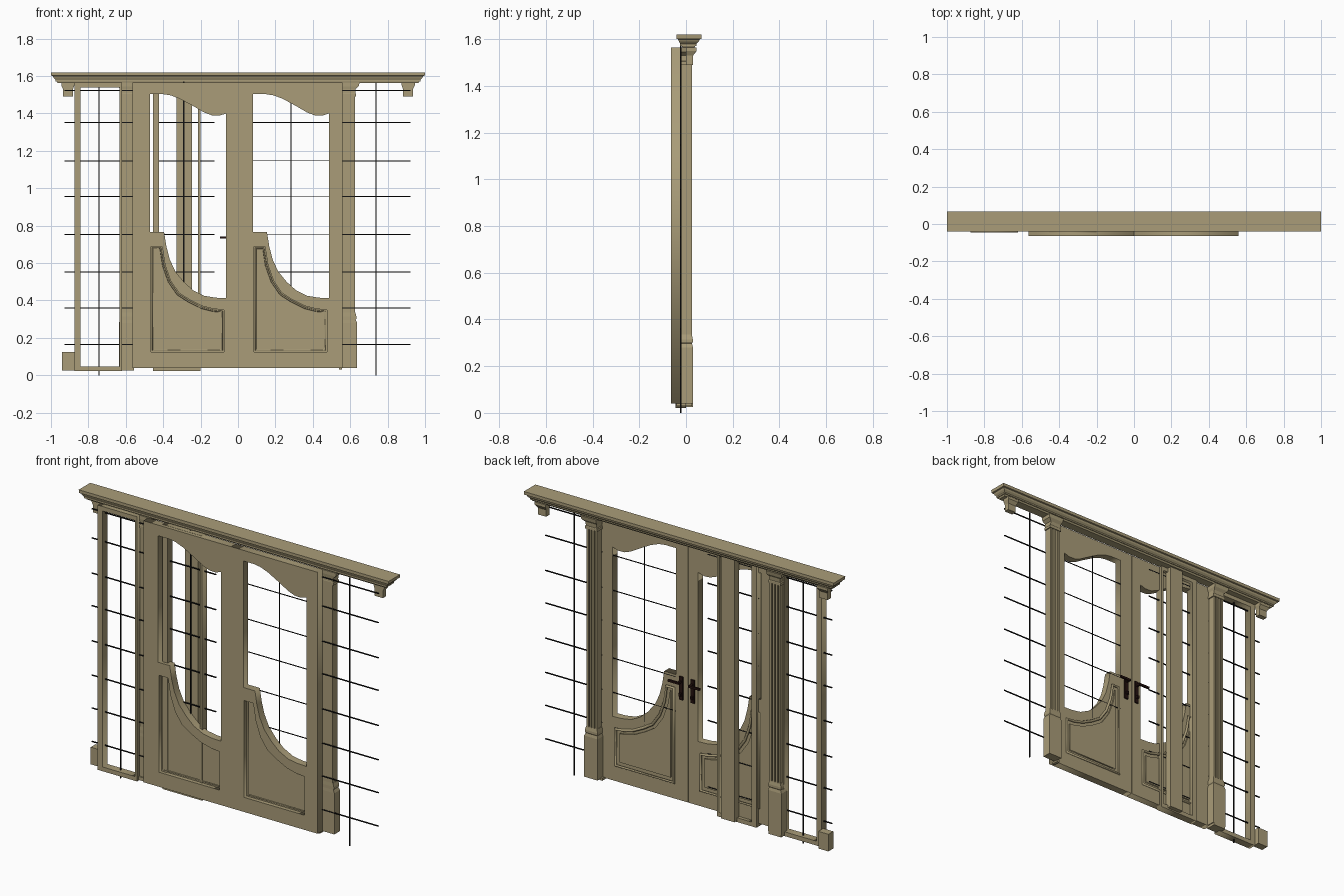
import bpy, bmesh, math
from mathutils import Vector

if "Cube" in bpy.data.objects:
    bpy.data.objects.remove(bpy.data.objects["Cube"])


def material(name, rgb):
    m = bpy.data.materials.new(name)
    m.diffuse_color = (*rgb, 1)
    m.use_nodes = True
    m.node_tree.nodes["Principled BSDF"].inputs["Base Color"].default_value = m.diffuse_color
    return m


WOOD = material("khaki_wood", (0.40, 0.335, 0.19))
BLACK = material("black_lead", (0.006, 0.006, 0.006))
BRONZE = material("dark_bronze", (0.018, 0.006, 0.005))


def add_object(name, mesh, mat):
    mesh.materials.clear()
    mesh.materials.append(mat)
    ob = bpy.data.objects.new(name, mesh)
    bpy.context.collection.objects.link(ob)
    return ob


def stack(name, rings, mat=WOOD):
    """Loft rectangles (x0, x1, y0, y1, z) listed from bottom to top."""
    bm = bmesh.new()
    loops = []
    for x0, x1, y0, y1, z in rings:
        loops.append([bm.verts.new(p) for p in
                      ((x0, y0, z), (x1, y0, z), (x1, y1, z), (x0, y1, z))])
    bm.faces.new(loops[0][::-1])
    bm.faces.new(loops[-1])
    for a, b in zip(loops, loops[1:]):
        for i in range(4):
            j = (i + 1) % 4
            bm.faces.new((a[i], a[j], b[j], b[i]))
    me = bpy.data.meshes.new(name)
    bm.to_mesh(me)
    bm.free()
    return add_object(name, me, mat)


def box(name, x0, x1, y0, y1, z0, z1, mat=WOOD):
    return stack(name, [(x0, x1, y0, y1, z0), (x0, x1, y0, y1, z1)], mat)


def curve_mesh(name, outlines, y, mat=WOOD, half=0.0, bevel=0.0):
    """Filled plate with holes (half thickness), or a moulding along outlines (bevel)."""
    cu = bpy.data.curves.new(name, 'CURVE')
    cu.dimensions = '3D' if bevel else '2D'
    if bevel:
        cu.bevel_depth, cu.bevel_resolution = bevel, 1
    else:
        cu.fill_mode, cu.extrude = 'BOTH', half
    for pts in outlines:
        s = cu.splines.new('POLY')
        s.points.add(len(pts) - 1)
        for p, (x, z) in zip(s.points, pts):
            p.co = (x, z, 0, 1)
        s.use_cyclic_u = True
    tmp = bpy.data.objects.new("tmp", cu)
    bpy.context.collection.objects.link(tmp)
    me = bpy.data.meshes.new_from_object(tmp.evaluated_get(bpy.context.evaluated_depsgraph_get()))
    bpy.data.objects.remove(tmp)
    bpy.data.curves.remove(cu)
    ob = add_object(name, me, mat)
    ob.location.y = y
    ob.rotation_euler.x = math.pi / 2
    return ob


def inset(pts, d):
    """Inset a counter-clockwise outline by d with mitred corners."""
    out = []
    for i, p in enumerate(pts):
        p = Vector(p)
        a = (p - Vector(pts[i - 1])).normalized()
        b = (Vector(pts[(i + 1) % len(pts)]) - p).normalized()
        n = Vector((-a.y, a.x)) + Vector((-b.y, b.x))
        out.append(tuple(p + n * (2 * d / max(n.length_squared, 0.5))))
    return out


def shift(pts, dx):
    return [(x + dx, z) for x, z in pts]


def rect(x0, x1, z0, z1):
    return [(x0, z0), (x1, z0), (x1, z1), (x0, z1)]


# Door shapes: swept window opening and curved lower panel
OPENING = [(0.08, 0.765), (0.155, 0.765), (0.167, 0.69), (0.185, 0.62), (0.215, 0.555),
           (0.26, 0.50), (0.31, 0.455), (0.37, 0.425), (0.43, 0.415), (0.487, 0.413),
           (0.487, 1.40), (0.45, 1.388), (0.41, 1.39), (0.37, 1.405), (0.31, 1.44),
           (0.24, 1.478), (0.19, 1.497), (0.15, 1.503), (0.08, 1.503)]
PANEL = [(0.085, 0.125), (0.475, 0.125), (0.475, 0.35), (0.42, 0.355), (0.36, 0.37),
         (0.29, 0.405), (0.235, 0.44), (0.19, 0.505), (0.16, 0.59), (0.144, 0.69),
         (0.085, 0.69)]

for side, dx, x0, x1 in (("right", 0.0, 0.001, 0.56), ("left", -0.55, -0.565, -0.001)):
    panel = shift(PANEL, dx)
    curve_mesh(side + "_door", [rect(x0, x1, 0.04, 1.565), shift(OPENING, dx), panel],
               -0.0425, half=0.0225)
    curve_mesh(side + "_door_panel", [panel], -0.036, half=0.006)
    curve_mesh(side + "_raised_field", [inset(panel, 0.03)], -0.03, half=0.009)
    curve_mesh(side + "_panel_moulding", [inset(panel, 0.007)], -0.02, bevel=0.008)
    curve_mesh(side + "_front_bead", [inset(panel, 0.01)], -0.043, bevel=0.005)

# Cornice with stepped profile on all sides
stack("cornice", [(-0.965, 0.965, -0.015, 0.035, 1.563), (-0.97, 0.97, -0.018, 0.04, 1.572),
                  (-0.975, 0.975, -0.025, 0.045, 1.572), (-0.975, 0.975, -0.025, 0.045, 1.58),
                  (-0.985, 0.985, -0.03, 0.055, 1.59), (-0.99, 0.99, -0.034, 0.058, 1.60),
                  (-0.998, 0.998, -0.04, 0.066, 1.602), (-1, 1, -0.04, 0.066, 1.62)])


# Fluted pilasters with plinth and capital
def span(s, a, b):
    return (a, b) if s > 0 else (-b, -a)


for s, side in ((1, "right"), (-1, "left")):
    box(side + "_pilaster_shaft", *span(s, 0.558, 0.625), -0.02, 0.016, 0.3, 1.52)
    for i in range(4):
        a = 0.558 + i * 0.0183
        box(side + "_pilaster_fillet", *span(s, a, a + 0.012), 0.015, 0.025, 0.335, 1.495)
    stack(side + "_pilaster_plinth",
          [(*span(s, 0.55, 0.637), -0.022, 0.03, 0.04), (*span(s, 0.55, 0.637), -0.022, 0.03, 0.28),
           (*span(s, 0.555, 0.629), -0.021, 0.026, 0.297), (*span(s, 0.552, 0.633), -0.021, 0.029, 0.303),
           (*span(s, 0.552, 0.633), -0.021, 0.029, 0.315), (*span(s, 0.556, 0.627), -0.02, 0.025, 0.335)])
    stack(side + "_pilaster_capital",
          [(*span(s, 0.552, 0.632), -0.021, 0.03, 1.49), (*span(s, 0.552, 0.632), -0.021, 0.03, 1.505),
           (*span(s, 0.556, 0.627), -0.02, 0.028, 1.508), (*span(s, 0.556, 0.627), -0.02, 0.03, 1.53),
           (*span(s, 0.55, 0.645), -0.022, 0.042, 1.545), (*span(s, 0.548, 0.65), -0.022, 0.046, 1.566)])
    # outer corner capital fragment
    stack(side + "_corner_capital",
          [(*span(s, 0.882, 0.935), 0.0, 0.03, 1.49), (*span(s, 0.882, 0.935), 0.0, 0.03, 1.53),
           (*span(s, 0.875, 0.945), 0.0, 0.045, 1.55), (*span(s, 0.875, 0.945), 0.0, 0.045, 1.566)])
box("left_corner_plinth", -0.94, -0.875, -0.015, 0.03, 0.025, 0.125)
box("left_pilaster_foot", -0.635, -0.555, -0.03, 0.03, 0.025, 0.045)
box("right_door_foot", 0.54, 0.557, -0.04, 0.0, 0.03, 0.045)

# Sidelight frames: one at the left, one standing within the left door
for name, dx in (("left_sidelight_frame", -0.875), ("inner_sidelight_frame", -0.455)):
    curve_mesh(name, [rect(dx, dx + 0.255, 0.022, 1.566),
                      rect(dx + 0.033, dx + 0.241, 0.047, 1.54)], -0.0225, half=0.0225)
box("inner_post", -0.33, -0.245, -0.018, 0.025, 0.03, 1.566)


# Leaded glazing bars
def bars(name, xc, half, z0, z1, heights, t):
    box(name + "_upright", xc - t, xc + t, -0.022 - t, -0.022 + t, z0, z1, BLACK)
    for z in heights:
        box(name + "_crossbar", xc - half, xc + half, -0.022 - t, -0.022 + t, z - t, z + t, BLACK)


HEIGHTS = [0.165, 0.36, 0.552, 0.752, 0.957, 1.147, 1.352, 1.522]
bars("left_sidelight_bars", -0.742, 0.185, 0.0, 1.565, HEIGHTS, 0.0028)
bars("right_sidelight_bars", 0.737, 0.185, 0.0, 1.565, HEIGHTS, 0.0028)
bars("inner_sidelight_bars", -0.29, 0.165, 0.03, 1.59, HEIGHTS, 0.0028)
bars("right_door_bars", 0.283, 0.204, 0.42, 1.46, HEIGHTS[2:7], 0.002)

# Lever handles on the back of the doors
for s, side, x in ((1, "right", 0.042), (-1, "left", -0.032)):
    box(side + "_handle_plate", x - 0.012, x + 0.012, -0.021, -0.012, 0.63, 0.765, BRONZE)
    box(side + "_handle_spindle", x - 0.006, x + 0.006, -0.015, 0.015, 0.732, 0.744, BRONZE)
    a, b = sorted((x - s * 0.007, x + s * 0.065))
    box(side + "_handle_lever", a, b, 0.006, 0.017, 0.731, 0.743, BRONZE)
    box(side + "_lock_knob", x - 0.007, x + 0.007, -0.014, 0.0, 0.655, 0.672, BRONZE)
